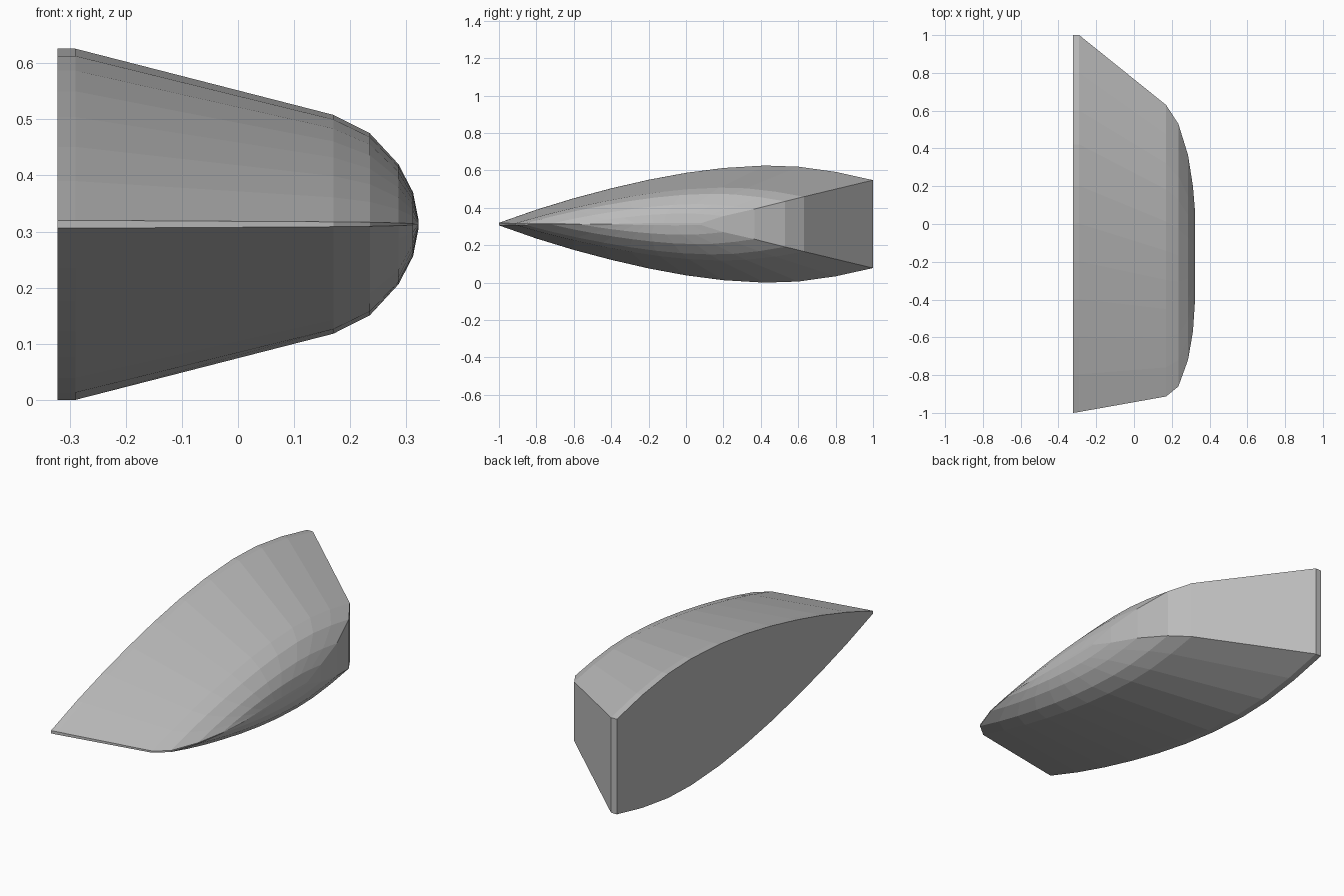
import bpy
import bmesh

cube = bpy.data.objects.get("Cube")
if cube:
    bpy.data.objects.remove(cube, do_unlink=True)

MID_Z = 0.313

# Chord profile: position along chord (0 front, 1 back), half thickness
PROFILE = [(0, .007), (.1, .077), (.2, .138), (.3, .191), (.4, .237), (.5, .274),
           (.6, .300), (.71, .313), (.8, .307), (.9, .279), (1, .235)]

# Span sections: x, front y, back y, thickness scale
SECTIONS = [(-.322, -1, 1, 1), (-.29, -.995, 1, 1), (.17, -.913, .63, .623),
            (.235, -.86, .53, .518), (.286, -.72, .365, .342),
            (.312, -.57, .2, .182), (.322, -.42, .08, .02)]


def section_ring(bm, x, front, back, scale):
    """Closed loop: over the top to the back, then under to the front."""
    top = [(front + t * (back - front), h * scale) for t, h in PROFILE]
    points = top + [(y, -h) for y, h in reversed(top)]
    return [bm.verts.new((x, y, MID_Z + h)) for y, h in points]


# Fin body lofted through the sections, closed at root and tip
bm = bmesh.new()
rings = [section_ring(bm, *s) for s in SECTIONS]
for a, b in zip(rings, rings[1:]):
    for i in range(len(a)):
        j = (i + 1) % len(a)
        bm.faces.new((a[i], a[j], b[j], b[i]))
bm.faces.new(rings[0])
bm.faces.new(rings[-1])
bmesh.ops.recalc_face_normals(bm, faces=bm.faces[:])

mesh = bpy.data.meshes.new("fin")
bm.to_mesh(mesh)
bm.free()
fin = bpy.data.objects.new("fin", mesh)
bpy.context.collection.objects.link(fin)

# Plain grey finish
grey = bpy.data.materials.new("light grey")
grey.use_nodes = True
colour = (0.5, 0.5, 0.5, 1)
grey.diffuse_color = colour
grey.node_tree.nodes["Principled BSDF"].inputs["Base Color"].default_value = colour
mesh.materials.append(grey)
